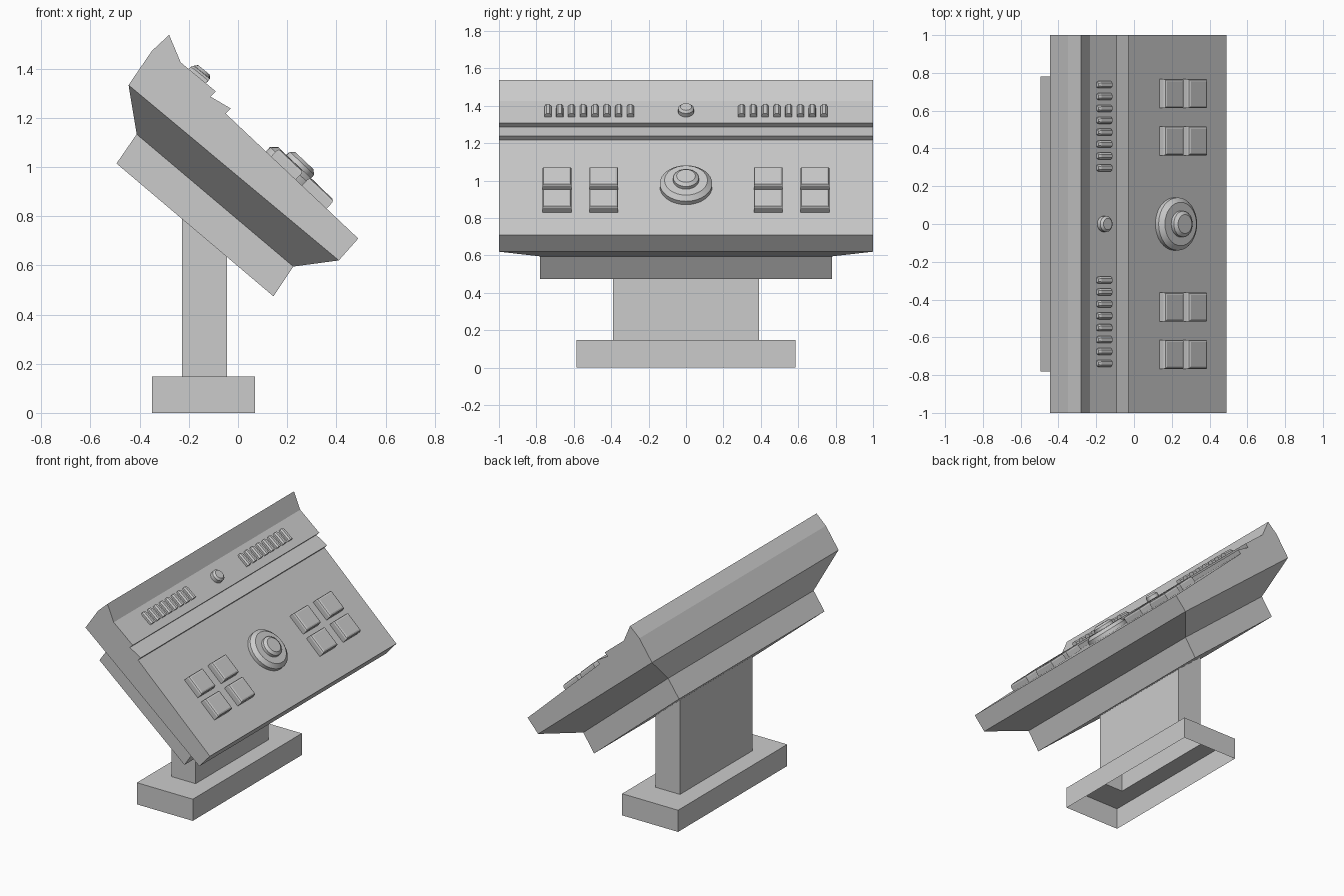
import bpy, bmesh, math
from mathutils import Matrix, Vector

if "Cube" in bpy.data.objects:
    bpy.data.objects.remove(bpy.data.objects["Cube"])

grey = bpy.data.materials.new("light_grey")
grey.diffuse_color = (0.6, 0.6, 0.6, 1)
grey.use_nodes = True
grey.node_tree.nodes["Principled BSDF"].inputs["Base Color"].default_value = grey.diffuse_color


def finish(name, bm, matrix=None, smooth=False):
    bmesh.ops.recalc_face_normals(bm, faces=bm.faces)
    me = bpy.data.meshes.new(name)
    bm.to_mesh(me)
    bm.free()
    ob = bpy.data.objects.new(name, me)
    bpy.context.collection.objects.link(ob)
    me.materials.append(grey)
    if matrix:
        ob.matrix_world = matrix
    if smooth:
        bpy.ops.object.select_all(action='DESELECT')
        ob.select_set(True)
        bpy.context.view_layer.objects.active = ob
        bpy.ops.object.shade_smooth_by_angle(angle=math.radians(35))
    return ob


def loft(name, rings, cap_start=True, cap_end=True, matrix=None, smooth=False):
    bm = bmesh.new()
    rows = [[bm.verts.new(p) for p in r] for r in rings]
    n = len(rows[0])
    for a, b in zip(rows, rows[1:]):
        for i in range(n):
            j = (i + 1) % n
            bm.faces.new((a[i], a[j], b[j], b[i]))
    if cap_start:
        bm.faces.new(rows[0][::-1])
    if cap_end:
        bm.faces.new(rows[-1])
    return finish(name, bm, matrix, smooth)


# Foot and post: one open-bottomed shell, post top follows the tilted housing
def rect(x0, x1, y, z0, z1):
    return [(x0, -y, z0), (x1, -y, z1), (x1, y, z1), (x0, y, z0)]


loft("foot_and_post", [
    rect(-0.35, 0.07, 0.585, 0, 0),
    rect(-0.35, 0.07, 0.585, 0.147, 0.147),
    rect(-0.228, -0.045, 0.39, 0.147, 0.147),
    rect(-0.228, -0.045, 0.39, 0.80, 0.645)], cap_start=False, cap_end=False)

# Console body: side profile across the full width
profile = [(-0.28, 1.537), (-0.35, 1.472), (-0.445, 1.333), (0.41, 0.62), (0.489, 0.709),
           (-0.05, 1.217), (-0.03, 1.238), (-0.112, 1.286), (-0.09, 1.307), (-0.233, 1.425)]
loft("console_body", [[(x, y, z) for x, z in profile] for y in (-1, 1)])

# Tapered underside and the narrower housing below it
loft("console_underside", [
    rect(-0.445, 0.41, 1.0, 1.333, 0.62),
    rect(-0.412, 0.225, 0.78, 1.133, 0.595),
    rect(-0.494, 0.144, 0.78, 1.014, 0.474)], cap_start=False)


# Local frame on a sloped panel: X down the slope, Y across, Z outward
def frame(p0, p1, x, y):
    d = Vector((p1[0] - p0[0], 0, p1[1] - p0[1]))
    t = (x - p0[0]) / d.x
    o = Vector((x, y, p0[1] + t * d.z))
    d.normalize()
    n = d.cross(Vector((0, 1, 0)))
    m = Matrix((d, (0, 1, 0), n)).transposed().to_4x4()
    m.translation = o
    return m


def main_panel(x, y):
    return frame((-0.05, 1.217), (0.489, 0.709), x, y)


def top_panel(x, y):
    return frame((-0.233, 1.425), (-0.09, 1.307), x, y)


def turned(name, steps, matrix, sides=32):
    loft(name, [[(r * math.cos(2 * math.pi * i / sides),
                  r * math.sin(2 * math.pi * i / sides), h) for i in range(sides)]
                for r, h in steps], matrix=matrix, smooth=True)


# Large square buttons
def button(name, matrix):
    bm = bmesh.new()
    bmesh.ops.create_cube(bm, size=1, matrix=Matrix.Translation((0, 0, 0.0175)) @
                          Matrix.Diagonal((0.138, 0.154, 0.057, 1)))
    top = [e for e in bm.edges if all(v.co.z > 0 for v in e.verts)]
    bmesh.ops.bevel(bm, geom=top, offset=0.013, segments=2, profile=0.5, affect='EDGES')
    finish(name, bm, matrix)


for side in (-1, 1):
    for y in (0.44, 0.69):
        for x in (0.185, 0.31):
            button("square_button", main_panel(x, side * y))

    # Row of small rounded ridge keys
    for i in range(8):
        y = side * (0.297 + i * 0.063)
        arch = [(-0.019, -0.005), (-0.018, 0.014), (-0.009, 0.024),
                (0.009, 0.024), (0.018, 0.014), (0.019, -0.005)]
        rings = [[(u, a * s, h * t) for a, h in arch]
                 for u, s, t in ((-0.045, 0.7, 0.7), (-0.03, 1, 1), (0.045, 1, 1))]
        loft("ridge_key", rings, matrix=top_panel(-0.165, y))

# Central dial with raised knob
turned("dial_ring", [(0.14, -0.01), (0.14, 0.025), (0.115, 0.047)], main_panel(0.215, 0))
turned("dial_knob", [(0.07, 0.03), (0.068, 0.066), (0.05, 0.08)], main_panel(0.215, 0))

# Small round knob on the upper strip
turned("small_knob", [(0.042, -0.01), (0.042, 0.025), (0.03, 0.037)], top_panel(-0.162, 0), 16)
